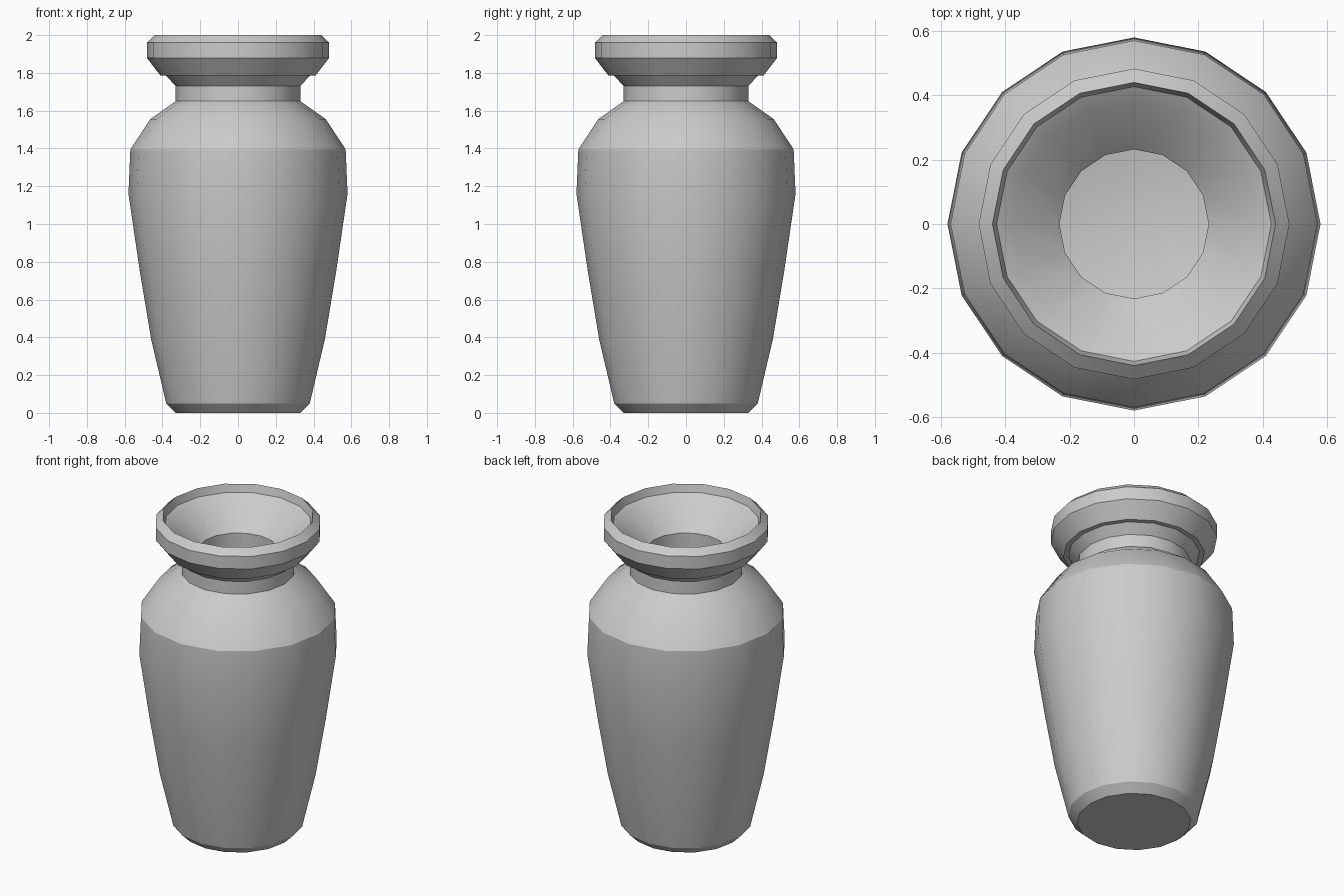
import bpy, bmesh
from math import sin, cos, tau, radians

if "Cube" in bpy.data.objects:
    bpy.data.objects.remove(bpy.data.objects["Cube"])

SIDES = 16

# outer wall, foot to rim (radius, height)
outer = [(0.33, 0), (0.38, 0.05), (0.46, 0.39), (0.52, 0.75), (0.58, 1.16),
         (0.57, 1.395), (0.465, 1.555), (0.33, 1.65), (0.33, 1.73),
         (0.38, 1.785), (0.41, 1.785), (0.483, 1.88), (0.483, 1.96), (0.44, 2.0)]
# inner wall, rim to floor
inner = [(0.427, 1.95), (0.38, 1.92), (0.232, 1.78), (0.232, 1.62),
         (0.39, 1.50), (0.47, 1.36), (0.48, 1.17), (0.42, 0.76),
         (0.36, 0.41), (0.29, 0.12), (0.232, 0.1)]

# lathe the profile into a closed shell with flat foot and floor
bm = bmesh.new()
rings = [[bm.verts.new((r * cos(tau * i / SIDES), r * sin(tau * i / SIDES), z))
          for i in range(SIDES)] for r, z in outer + inner]
for a, b in zip(rings, rings[1:]):
    for i in range(SIDES):
        j = (i + 1) % SIDES
        bm.faces.new((a[i], a[j], b[j], b[i]))
bm.faces.new(rings[0][::-1])
bm.faces.new(rings[-1])
bmesh.ops.recalc_face_normals(bm, faces=bm.faces)

mesh = bpy.data.meshes.new("vase")
bm.to_mesh(mesh)
bm.free()
vase = bpy.data.objects.new("vase", mesh)
bpy.context.collection.objects.link(vase)

# smooth body with crisp rim, neck and foot edges
bpy.context.view_layer.objects.active = vase
vase.select_set(True)
bpy.ops.object.shade_smooth_by_angle(angle=radians(30))
